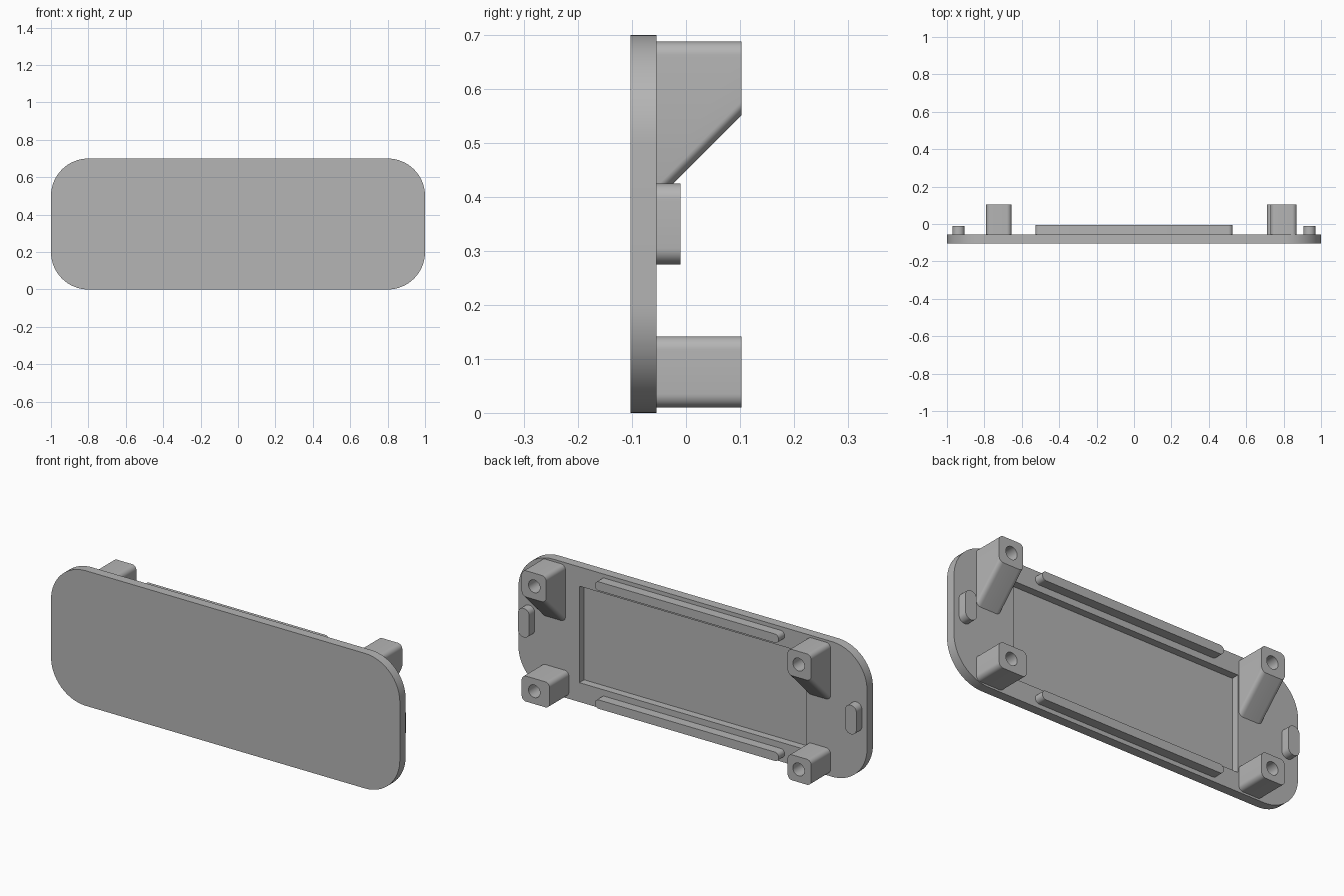
import bpy, bmesh
from math import sin, cos, pi, radians

cube = bpy.data.objects.get("Cube")
if cube:
    bpy.data.objects.remove(cube, do_unlink=True)

gray = bpy.data.materials.new("plain gray")
gray.use_nodes = True
gray.diffuse_color = (0.46, 0.46, 0.46, 1)
gray.node_tree.nodes["Principled BSDF"].inputs["Base Color"].default_value = gray.diffuse_color

FRONT, BACK, TIP, LOW_TOP = -0.103, -0.055, 0.103, -0.01
SINK = BACK - 0.003   # raised parts sit slightly inside the plate


def rounded(x0, x1, z0, z1, r, steps=8):
    """Outline of a rounded rectangle as (x, z) points."""
    centres = [(x1 - r, z1 - r), (x0 + r, z1 - r), (x0 + r, z0 + r), (x1 - r, z0 + r)]
    return [(cx + r * cos((q + i / steps) * pi / 2), cz + r * sin((q + i / steps) * pi / 2))
            for q, (cx, cz) in enumerate(centres) for i in range(steps + 1)]


def circle(cx, cz, r, n=32):
    return [(cx + r * cos(2 * pi * i / n), cz + r * sin(2 * pi * i / n)) for i in range(n)]


def solid(name, outline, y0, y1, pocket=None, floor=0.0, slope=False):
    """Extrude an outline along y, with an optional pocket sunk into its back face.
    A slope drags the underside down at 45 degrees towards the plate."""
    bm = bmesh.new()
    mid = sum(z for x, z in outline) / len(outline)

    def loop(points, y, drop=0.0):
        return [bm.verts.new((x, y, z - (drop if z < mid else 0))) for x, z in points]

    def bridge(a, b):
        for i in range(len(a)):
            j = (i + 1) % len(a)
            bm.faces.new((a[i], a[j], b[j], b[i]))

    base = loop(outline, y0, y1 - y0 if slope else 0)
    top = loop(outline, y1)
    bridge(base, top)
    bm.faces.new(base)
    if pocket:
        rim, bottom = loop(pocket, y1), loop(pocket, floor)
        bridge(rim, bottom)
        bm.faces.new(bottom)
        edges = [bm.edges.get((ring[i - 1], ring[i])) for ring in (top, rim) for i in range(len(ring))]
        bmesh.ops.triangle_fill(bm, edges=edges, use_beauty=True, normal=(0, 1, 0))
    else:
        bm.faces.new(top)
    bmesh.ops.recalc_face_normals(bm, faces=bm.faces)
    mesh = bpy.data.meshes.new(name)
    bm.to_mesh(mesh)
    bm.free()
    mesh.materials.append(gray)
    ob = bpy.data.objects.new(name, mesh)
    bpy.context.collection.objects.link(ob)
    bpy.ops.object.select_all(action='DESELECT')
    ob.select_set(True)
    bpy.context.view_layer.objects.active = ob
    bpy.ops.object.shade_smooth_by_angle(angle=radians(30))
    return ob


# Cover plate with a rectangular recess in its back
recess = [(-0.65, 0.1), (0.65, 0.1), (0.65, 0.6), (-0.65, 0.6)]
solid("cover_plate", rounded(-1, 1, 0, 0.7, 0.2, 16), FRONT, BACK, recess, -0.094)

# Screw posts: braced upper pair, plain lower pair
for side, x0_up, x0_low, x1, hole_x in (("left", 0.73, 0.71, 0.87, 0.798),
                                        ("right", -0.79, -0.79, -0.655, -0.718)):
    solid("upper_post_" + side, rounded(x0_up, x1, 0.552, 0.688, 0.025), SINK, TIP,
          circle(hole_x, 0.62, 0.033), -0.04, slope=True)
    solid("lower_post_" + side, rounded(x0_low, x1, 0.01, 0.142, 0.025), SINK, TIP,
          circle(hole_x, 0.076, 0.033), -0.04)

# Locating tabs at both ends
for side, x in (("left", 0.938), ("right", -0.938)):
    solid("end_tab_" + side, rounded(x - 0.032, x + 0.032, 0.275, 0.425, 0.03), SINK, LOW_TOP)

# Long ribs above and below the recess
for name, z in (("upper_rib", 0.657), ("lower_rib", 0.045)):
    solid(name, rounded(-0.527, 0.527, z - 0.023, z + 0.023, 0.022), SINK, LOW_TOP + 0.004)
